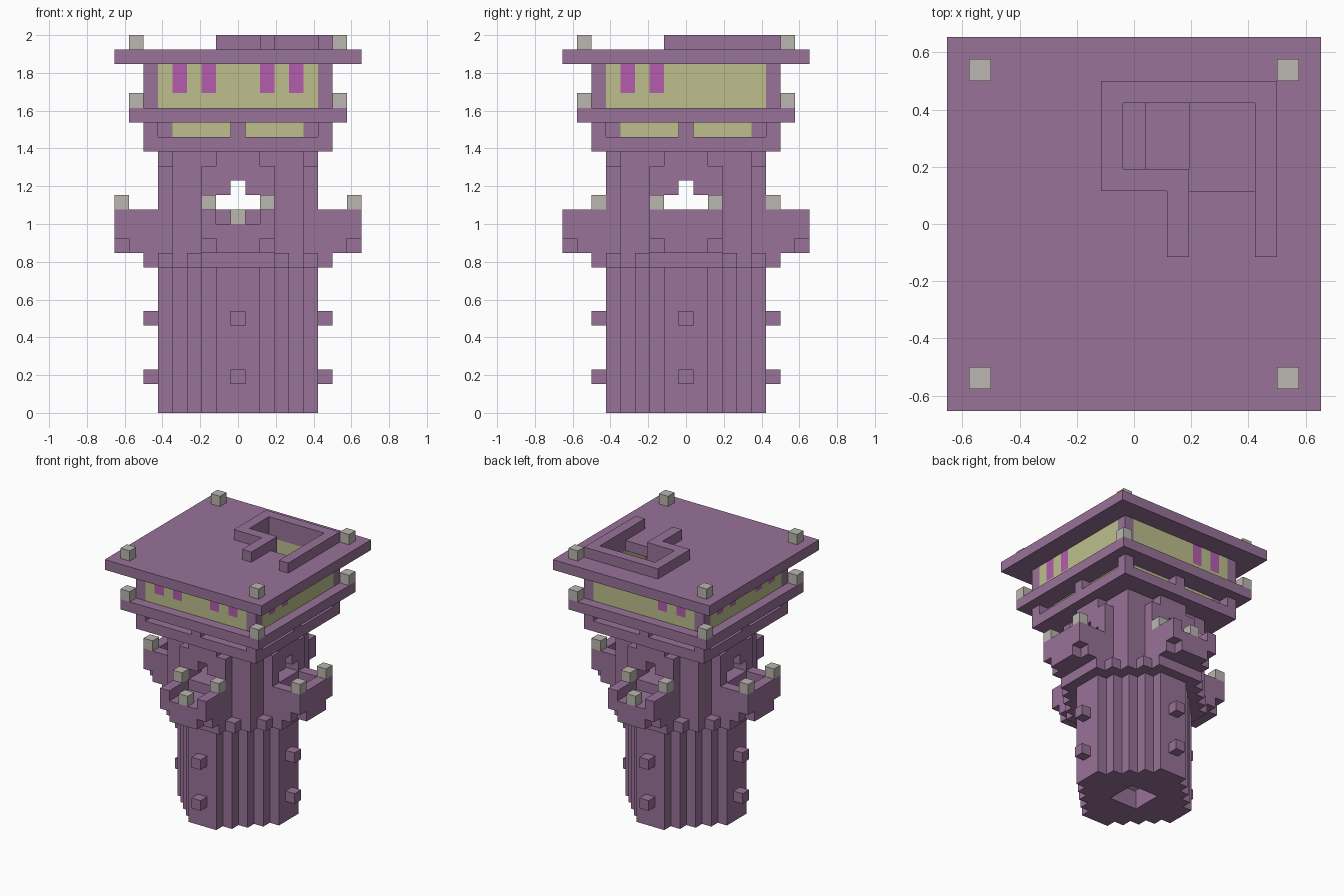
import bpy, bmesh

U = 1 / 13  # edge of one building block

if "Cube" in bpy.data.objects:
    bpy.data.objects.remove(bpy.data.objects["Cube"], do_unlink=True)


def material(name, r, g, b):
    m = bpy.data.materials.new(name)
    m.use_nodes = True
    m.diffuse_color = (r, g, b, 1)
    m.node_tree.nodes["Principled BSDF"].inputs["Base Color"].default_value = (r, g, b, 1)
    return m


PURPLE = material("purple", 0.314, 0.171, 0.314)
GLASS = material("pale_green", 0.508, 0.521, 0.262)
MAGENTA = material("magenta", 0.456, 0.107, 0.413)
GREY = material("warm_grey", 0.497, 0.468, 0.434)


def block(xs, ys, zs):
    """Set of cells; each span is an inclusive (first, last) pair."""
    span = [range(a, b + 1) for a, b in (xs, ys, zs)]
    return {(x, y, z) for x in span[0] for y in span[1] for z in span[2]}


def square(r, z0, z1):
    return block((-r, r), (-r, r), (z0, z1))


def stepped(r, limit, z0, z1):
    """Square plan whose corners are cut in single steps."""
    return {c for c in square(r, z0, z1) if abs(c[0]) + abs(c[1]) <= limit}


def turn(cells, n=1):
    """Quarter turns about the vertical axis."""
    for _ in range(n):
        cells = {(-y, x, z) for x, y, z in cells}
    return cells


def around(cells):
    return set().union(*(turn(cells, n) for n in range(4)))


def build(name, cells, mat):
    """Skin the outside of a set of cells and merge the flat faces."""
    bm = bmesh.new()
    verts = {}

    def vert(p):
        if p not in verts:
            verts[p] = bm.verts.new(((p[0] - 0.5) * U, (p[1] - 0.5) * U, p[2] * U))
        return verts[p]

    for c in sorted(cells):
        for axis in range(3):
            for side in (0, 1):
                near = list(c)
                near[axis] += 2 * side - 1
                if tuple(near) in cells:
                    continue
                ring = []
                for s, t in ((0, 0), (1, 0), (1, 1), (0, 1)):
                    p = list(c)
                    p[axis] += side
                    p[(axis + 1) % 3] += s
                    p[(axis + 2) % 3] += t
                    ring.append(vert(tuple(p)))
                bm.faces.new(ring if side else ring[::-1])
    bmesh.ops.dissolve_limit(bm, angle_limit=0.01, verts=bm.verts[:], edges=bm.edges[:])
    mesh = bpy.data.meshes.new(name)
    bm.to_mesh(mesh)
    bm.free()
    mesh.materials.append(mat)
    bpy.context.collection.objects.link(bpy.data.objects.new(name, mesh))


# Column with a narrow shaft, side knobs and a collar
shaft = square(1, 0, 9)
build("column", stepped(5, 6, 0, 9) - shaft, PURPLE)
build("shaft_stone", block((0, 0), (0, 0), (1, 1)), GREY)
for z in (2, 6):
    build("wall_knobs", around(block((0, 0), (-6, -6), (z, z))), PURPLE)
build("collar", stepped(6, 8, 10, 10), PURPLE)

# Hollow chamber with a door panel on each side
panel = block((-2, 2), (-5, -5), (12, 16)) | block((-1, 1), (-5, -5), (11, 17))
door = block((-1, 1), (-5, -4), (14, 14)) | block((0, 0), (-5, -4), (15, 15))
chamber = square(4, 11, 17) - square(3, 14, 17)
build("chamber", (chamber | around(panel)) - around(door), PURPLE)

# Balconies: support, floor and railing
balcony = (block((-2, 2), (-7, -5), (11, 11)) | block((-1, 1), (-8, -8), (11, 11))
           | block((-2, 2), (-8, -5), (12, 13))) - block((-1, 1), (-7, -6), (13, 13))
gate = block((-1, 1), (-8, -8), (13, 13))
for n, side in enumerate(("front", "left", "back", "right")):
    main = n % 2 == 0
    build(side + "_balcony", turn(balcony - gate if main else balcony, n), PURPLE)
    y = -6 if main else -8
    posts = block((-2, -2), (y, y), (14, 14)) | block((2, 2), (y, y), (14, 14))
    if main:
        posts |= block((0, 0), (-8, -8), (13, 13))
    build(side + "_balcony_stones", turn(posts, n), GREY)

# Lower window band between two slabs
slits = around(block((1, 4), (-5, -5), (19, 19)) | block((-4, -1), (-5, -5), (19, 19)))
build("lower_slab", square(6, 18, 18), PURPLE)
build("slit_wall", square(5, 19, 19) - slits, PURPLE)
build("slit_windows", slits, GLASS)
studs = block((0, 0), (-6, -6), (19, 19)) | block((-6, -6), (-6, -6), (19, 19))
build("slit_studs", around(studs), PURPLE)
build("middle_slab", square(7, 20, 20), PURPLE)

# Upper room: corner posts, glass and hanging banners
build("room_posts", around(block((-6, -6), (-6, -6), (21, 23))), PURPLE)
banners = set()
for i in (-4, -2, 2, 4):
    banners |= block((i, i), (-6, -6), (22, 23)) | block((-6, -6), (i, i), (22, 23))
    if i < 0:
        banners |= block((i, i), (6, 6), (22, 23)) | block((6, 6), (i, i), (22, 23))
build("room_windows", around(block((-5, 5), (-6, -6), (21, 23))) - banners, GLASS)
build("banners", banners, MAGENTA)

# Stairs up to the roof
stairs = block((1, 5), (3, 5), (21, 21)) | block((3, 5), (2, 5), (21, 22))
build("stairs", stairs, PURPLE)

# Roof slab with the stair opening and its railing
opening = block((0, 5), (3, 5), (24, 25)) | block((3, 5), (2, 2), (24, 25))
build("roof", square(8, 24, 24) - opening, PURPLE)
railing = block((-1, 6), (2, 6), (25, 25)) - opening
railing |= block((2, 2), (-1, 2), (25, 25)) | block((6, 6), (-1, 2), (25, 25))
build("roof_railing", railing, PURPLE)

# Corner stones on the two widest slabs
for z in (21, 25):
    build("corner_stones", around(block((7, 7), (7, 7), (z, z))), GREY)
